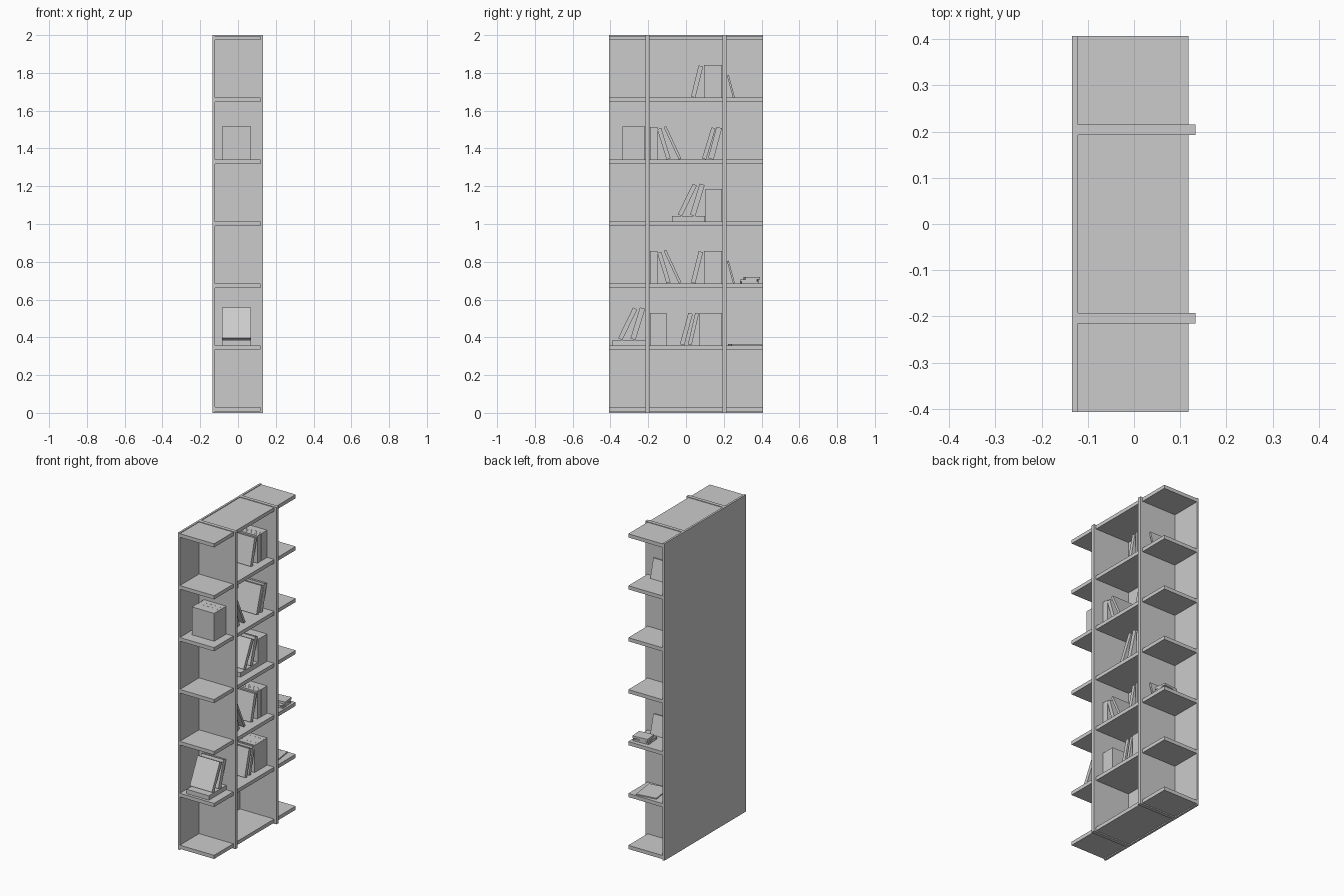
import bpy
from math import radians, sin, cos
from mathutils import Matrix, Vector

if "Cube" in bpy.data.objects:
    bpy.data.objects.remove(bpy.data.objects["Cube"])


def box(name, x0, x1, y0, y1, z0, z1, rot=None):
    """Box from its bounds, optionally rotated about its own centre."""
    bpy.ops.mesh.primitive_cube_add(size=1)
    o = bpy.context.object
    o.name = name
    c = Vector(((x0 + x1) / 2, (y0 + y1) / 2, (z0 + z1) / 2))
    s = Matrix.Diagonal((x1 - x0, y1 - y0, z1 - z0, 1))
    o.data.transform((rot or Matrix.Identity(4)) @ s)
    o.location = c
    return o


HALF_Y, BACK, INNER, FRONT = 0.407, -0.134, -0.121, 0.133
DIV, T = 0.204, 0.0115          # divider centre and half thickness
BX0, BX1 = -0.086, 0.069        # depth range of the books


def top(i):
    return 0.03 + 0.3277 * i


# Carcass
box("back_panel", BACK, INNER, -HALF_Y, HALF_Y, 0, 2)
for s, n in ((-1, "left"), (1, "right")):
    box(n + "_divider", INNER, FRONT, s * DIV - T, s * DIV + T, 0, 2)

# Shelves in three bays
bays = {"left": (-HALF_Y, -DIV - T), "middle": (-DIV + T, DIV - T),
        "right": (DIV + T, HALF_Y)}
for i in range(7):
    for n, (a, b) in bays.items():
        box(f"{n}_shelf_{i}", INNER, 0.118, a, b, top(i) - 0.023, top(i))


def upright(i, edges, h=0.172):
    """Row of standing books between successive y edges."""
    for a, b in zip(edges, edges[1:]):
        box("standing_book", BX0, BX1, a + 0.0004, b - 0.0004, top(i), top(i) + h)


def lean(i, y, t, h, deg, lift=0.0, x0=BX0, x1=BX1):
    """Tilted book; y is its lowest y, positive deg leans towards +y."""
    a = radians(deg)
    w = h * abs(sin(a)) + t * cos(a)
    H = h * cos(a) + t * abs(sin(a))
    cy, cz = y + w / 2, top(i) + lift + H / 2
    box("leaning_book", x0, x1, cy - t / 2, cy + t / 2, cz - h / 2, cz + h / 2,
        Matrix.Rotation(-a, 4, 'X'))


def flat(i, y0, y1, t, lift=0.0, x0=BX0, x1=BX1, turn=0):
    box("lying_book", x0, x1, y0, y1, top(i) + lift, top(i) + lift + t,
        Matrix.Rotation(radians(turn), 4, 'Z'))


# Row with one tilted book against standing books, plus a small book next door
for i in (2, 5):
    lean(i, 0.026, 0.024, 0.17, 14)
    upright(i, [0.095, 0.111, 0.122, 0.133, 0.146, 0.192])
    lean(i, 0.217, 0.010, 0.122, -15)

# Books resting on the left divider
for i in (2, 4):
    upright(i, [-0.192, -0.180, -0.165, -0.151])
    lean(i, -0.152, 0.022, 0.168, -17)
    lean(i, -0.118, 0.014, 0.19, -25)

# Fourth shelf
upright(4, [-0.337, -0.280, -0.248, -0.216], 0.176)
lean(4, 0.085, 0.022, 0.172, 17)
lean(4, 0.117, 0.030, 0.172, 15)

# Lying book with two tilted ones against a thick book
for i, y in ((3, -0.073), (1, -0.389)):
    flat(i, y, y + 0.174, 0.028)
    lean(i, y + 0.030, 0.024, 0.180, 26, 0.028)
    lean(i, y + 0.095, 0.028, 0.172, 17, 0.028)
upright(3, [0.102, 0.192])

# First shelf
upright(1, [-0.192, -0.104])
lean(1, -0.032, 0.024, 0.172, 15)
lean(1, 0.010, 0.020, 0.172, 13)
upright(1, [0.068, 0.100, 0.165, 0.192])
flat(1, 0.231, 0.391, 0.007, 0, -0.05, 0.08, 8)

# Small stack on the second shelf
flat(2, 0.290, 0.380, 0.010, 0, 0.0, 0.105, 4)
flat(2, 0.290, 0.380, 0.010, 0.010, 0.0, 0.105, -5)
flat(2, 0.309, 0.386, 0.014, 0.020, 0.005, 0.105, 6)
